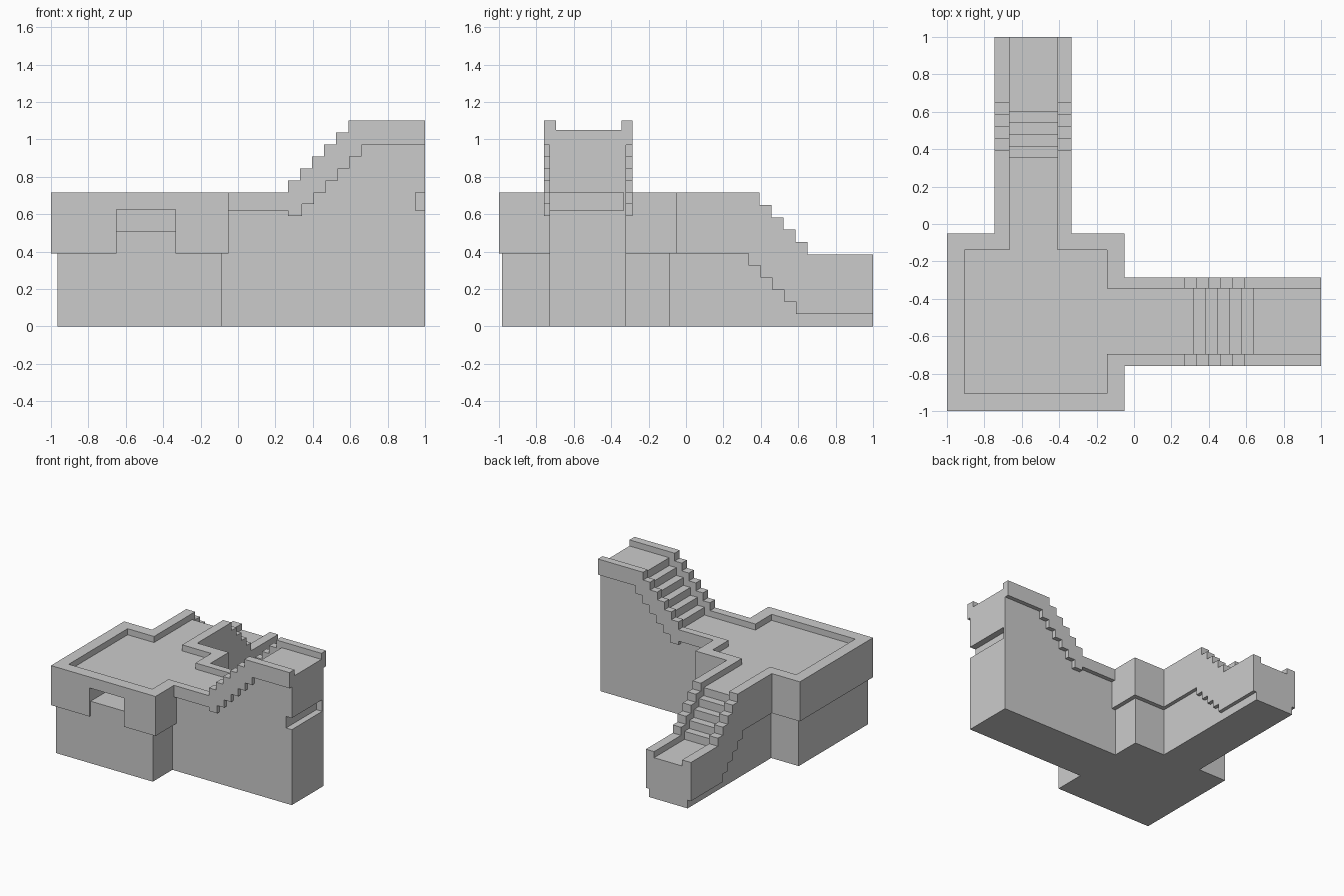
import bpy, bmesh

if "Cube" in bpy.data.objects:
    bpy.data.objects.remove(bpy.data.objects["Cube"])


def prism(name, pts, axis, a, b):
    """Extrude a 2D profile along an axis: 'x' takes (y, z), 'y' takes (x, z)."""
    def place(p, t):
        return (t, p[0], p[1]) if axis == 'x' else (p[0], t, p[1])
    bm = bmesh.new()
    lo = [bm.verts.new(place(p, a)) for p in pts]
    hi = [bm.verts.new(place(p, b)) for p in pts]
    bm.faces.new(lo)
    bm.faces.new(hi)
    n = len(pts)
    for i in range(n):
        j = (i + 1) % n
        bm.faces.new((lo[i], lo[j], hi[j], hi[i]))
    bmesh.ops.recalc_face_normals(bm, faces=bm.faces[:])
    mesh = bpy.data.meshes.new(name)
    bm.to_mesh(mesh)
    bm.free()
    ob = bpy.data.objects.new(name, mesh)
    bpy.context.collection.objects.link(ob)
    return ob


def box(name, x0, x1, y0, y1, z0, z1):
    return prism(name, [(x0, z0), (x1, z0), (x1, z1), (x0, z1)], 'y', y0, y1)


def cut(ob, *dims):
    """Carve a box out of an object and drop the cutter."""
    cutter = box("cutter", *dims)
    cutter.hide_render = True
    mod = ob.modifiers.new("cut", 'BOOLEAN')
    mod.operation = 'DIFFERENCE'
    mod.solver = 'EXACT'
    mod.object = cutter
    bpy.context.view_layer.objects.active = ob
    bpy.ops.object.modifier_apply(modifier=mod.name)
    bpy.data.objects.remove(cutter)


def steps(s, z, run, rise, n):
    """Staircase outline: n risers, starting at the foot of the first."""
    pts = []
    for i in range(n):
        pts += [(s + i * run, z + i * rise), (s + i * run, z + (i + 1) * rise)]
    return pts


def walkway(name, axis, treads, rail_top, rail_under, wall, rails):
    """Solid stepped wall with a stepped parapet along each side."""
    body = [(-.085, 0), (-.085, .39), (-.05, .39), (-.05, FLOOR)]
    body += treads + [(1, treads[-1][1]), (1, 0)]
    wall_ob = prism(name + "_stairs", body, axis, *wall)
    rail = [(-.05, TOP)] + rail_top + [(1, rail_top[-1][1]), (1, rail_under[-1][1])]
    rail += rail_under[::-1] + [(-.05, rail_under[0][1])]
    for side, span in zip(("near", "far"), rails):
        prism(f"{name}_parapet_{side}", rail, axis, *span)
    return wall_ob


FLOOR, TOP = .665, .715

# Square platform: narrower base, overhanging upper block with a sunken floor
box("platform_base", -.965, -.085, -.985, -.085, 0, .39)
upper = box("platform_top", -1, -.05, -1, -.05, .39, TOP)
cut(upper, -.905, -.145, -.905, -.14, FLOOR, .9)
cut(upper, -.2, .1, -.695, -.345, FLOOR, .9)       # opening to the right walkway
cut(upper, -.665, -.41, -.2, .1, FLOOR, .9)        # opening to the back walkway

# Front recess
cut(upper, -.65, -.335, -1.1, -.985, .3, .625)
cut(upper, -.65, -.335, -1.1, -.70, .51, .625)

# Right walkway climbs to a high landing
right = walkway("right_walkway", 'y',
                steps(.318, FLOOR, .0643, .0642, 6),
                steps(.268, TOP, .0643, .0642, 6),
                [(.268, .62), (.268, .59)] + steps(.343, .59, .0635, .0635, 6),
                (-.73, -.32), ((-.76, -.695), (-.345, -.285)))
cut(right, .948, 1.1, -.8, -.335, .62, .715)       # slot in the end wall

# Back walkway descends to a low landing
walkway("back_walkway", 'x',
        steps(.355, FLOOR, .0625, -.066, 5),
        steps(.393, TOP, .0642, -.066, 5),
        steps(.333, .39, .064, -.0645, 5),
        (-.715, -.365), ((-.745, -.665), (-.41, -.335)))
